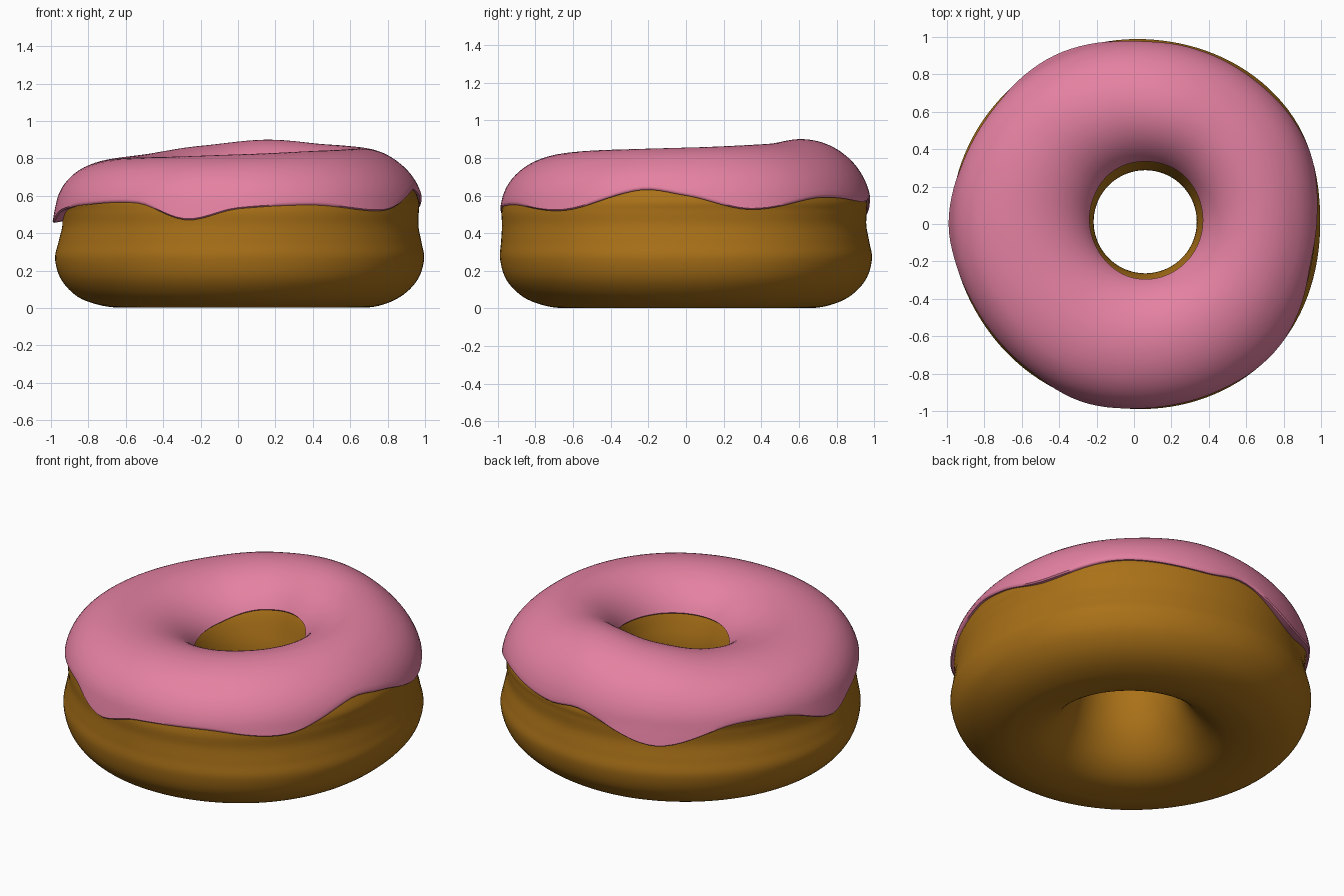
import bpy, bmesh
from math import sin, cos, asin, pi, radians, degrees

cube = bpy.data.objects.get("Cube")
if cube:
    bpy.data.objects.remove(cube, do_unlink=True)

SEGMENTS = 128
CREST = 0.62       # radius of the ring's crest
MID = 0.525        # height where the upper dome starts


def material(name, colour):
    m = bpy.data.materials.new(name)
    m.use_nodes = True
    m.diffuse_color = colour
    m.node_tree.nodes["Principled BSDF"].inputs["Base Color"].default_value = colour
    return m


def wave(table, angle):
    """Smooth periodic Hermite curve through (degrees, value) pairs."""
    a = degrees(angle) % 360
    pts = sorted((d % 360, v) for d, v in table)
    pts = [(d - 360, v) for d, v in pts[-2:]] + pts + [(d + 360, v) for d, v in pts[:2]]
    for (b0, u0), (a0, v0), (a1, v1), (b1, u1) in zip(pts, pts[1:], pts[2:], pts[3:]):
        if a0 <= a <= a1:
            w = a1 - a0
            t = (a - a0) / w
            m0 = 0.8 * w * (v1 - u0) / (a1 - b0)
            m1 = 0.8 * w * (u1 - v0) / (b1 - a0)
            s = t * t * (3 - 2 * t)
            return v0 + (v1 - v0) * s + m0 * t * (1 - t) ** 2 - m1 * t * t * (1 - t)


def smooth_loop(points, steps=6):
    """Closed Catmull-Rom curve through profile points."""
    out, n = [], len(points)
    for i in range(n):
        p0, p1, p2, p3 = (points[(i + k) % n] for k in (-1, 0, 1, 2))
        for s in range(steps):
            t = s / steps
            out.append(tuple(0.5 * (2 * b + (c - a) * t + (2 * a - 5 * b + 4 * c - d) * t * t
                                    + (3 * b - a - 3 * c + d) * t ** 3)
                             for a, b, c, d in zip(p0, p1, p2, p3)))
    return out


def ring(name, profile, mat):
    """Sweep a closed profile around z, with an uneven outline and an off-centre hole."""
    bm = bmesh.new()
    loops = []
    for i in range(SEGMENTS):
        a = 2 * pi * i / SEGMENTS
        loop = []
        for r, z in profile(a):
            k = min(1, max(0, (0.85 - r) / 0.55))
            r += wave(OUTLINE, a) * max(0, r - CREST) / 0.37
            loop.append(bm.verts.new((r * cos(a) + 0.06 * k, r * sin(a) + 0.012 * k, z)))
        loops.append(loop)
    n = len(loops[0])
    for i in range(SEGMENTS):
        p, q = loops[i], loops[(i + 1) % SEGMENTS]
        for j in range(n):
            bm.faces.new((p[j], q[j], q[(j + 1) % n], p[(j + 1) % n]))
    bmesh.ops.recalc_face_normals(bm, faces=bm.faces)
    mesh = bpy.data.meshes.new(name)
    bm.to_mesh(mesh)
    bm.free()
    mesh.materials.append(mat)
    obj = bpy.data.objects.new(name, mesh)
    bpy.context.collection.objects.link(obj)
    bpy.ops.object.select_all(action='DESELECT')
    obj.select_set(True)
    bpy.context.view_layer.objects.active = obj
    bpy.ops.object.shade_smooth_by_angle(angle=radians(50))


# Uneven outline, crest height, dripping rims and dough waist, by angle
OUTLINE = [(0, .005), (35, .035), (85, 0), (135, -.01), (180, -.012), (215, -.025),
           (265, -.005), (315, .024)]
TOP = [(0, .855), (45, .875), (78, .9), (110, .868), (145, .82), (180, .803),
       (230, .808), (270, .822), (315, .842)]
RIM = [(-180, .455), (-166, .52), (-150, .55), (-124, .56), (-106, .47), (-90, .53),
       (-66, .55), (-40, .52), (-14, .63), (0, .6), (20, .525), (46, .59), (75, .565),
       (88, .585), (115, .45), (141, .56), (160, .55)]
INNER_RIM = [(0, .66), (70, .71), (110, .69), (160, .63), (205, .61), (260, .64), (310, .65)]
WAIST = [(0, .96), (90, .96), (180, .95), (270, .98)]


# Dough ring: flat bottom, waist on the outside, flared hole
def dough_profile(a):
    top, waist = wave(TOP, a) - 0.025, wave(WAIST, a)
    h = top - MID
    return smooth_loop([
        (.62, .003), (.74, .012), (.865, .06), (.955, .15), (.99, .26),
        (.55 * .99 + .45 * waist, .35), (waist, .44), (waist + .002, .52), (.958, .59),
        (CREST + .26, MID + h * .68), (CREST + .14, MID + h * .91),
        (CREST, top), (CREST - .16, MID + h * .88), (CREST - .27, MID + h * .58),
        (.295, .56), (.276, .45), (.285, .34), (.325, .21), (.40, .095), (.50, .025)])


# Icing cap: half-ellipse dome running from the outer rim to the inner rim
def icing_profile(a):
    rim, inner, top = wave(RIM, a), wave(INNER_RIM, a), wave(TOP, a)
    h, lip, steps = top - MID, 0.007, 32
    start = asin(max(0, (rim + lip + .01 - MID) / h))
    end = pi - asin((inner + lip - MID) / h)
    points = [(CREST + .367 * cos(start), rim + lip)]
    for i in range(steps + 1):
        t = start + (end - start) * i / steps
        width = .367 if t < pi / 2 else .345
        points.append((CREST + width * cos(t), MID + h * sin(t)))
    # Low drips flare outward
    points = [(r + .18 * max(0, MID + .03 - z) if r > CREST else r, z) for r, z in points]
    # Rounded lip turned back into the dough at both ends
    r0, r1 = points[0][0], points[-1][0]
    return points + [(r1 + .006, inner), (r1 + .06, inner + .01), (CREST, top - .06),
                     (r0 - .07, rim + .01), (r0 - .007, rim)]


ring("dough_ring", dough_profile, material("golden brown dough", (.40, .165, .009, 1)))
ring("icing_cap", icing_profile, material("pink icing", (.78, .22, .36, 1)))
